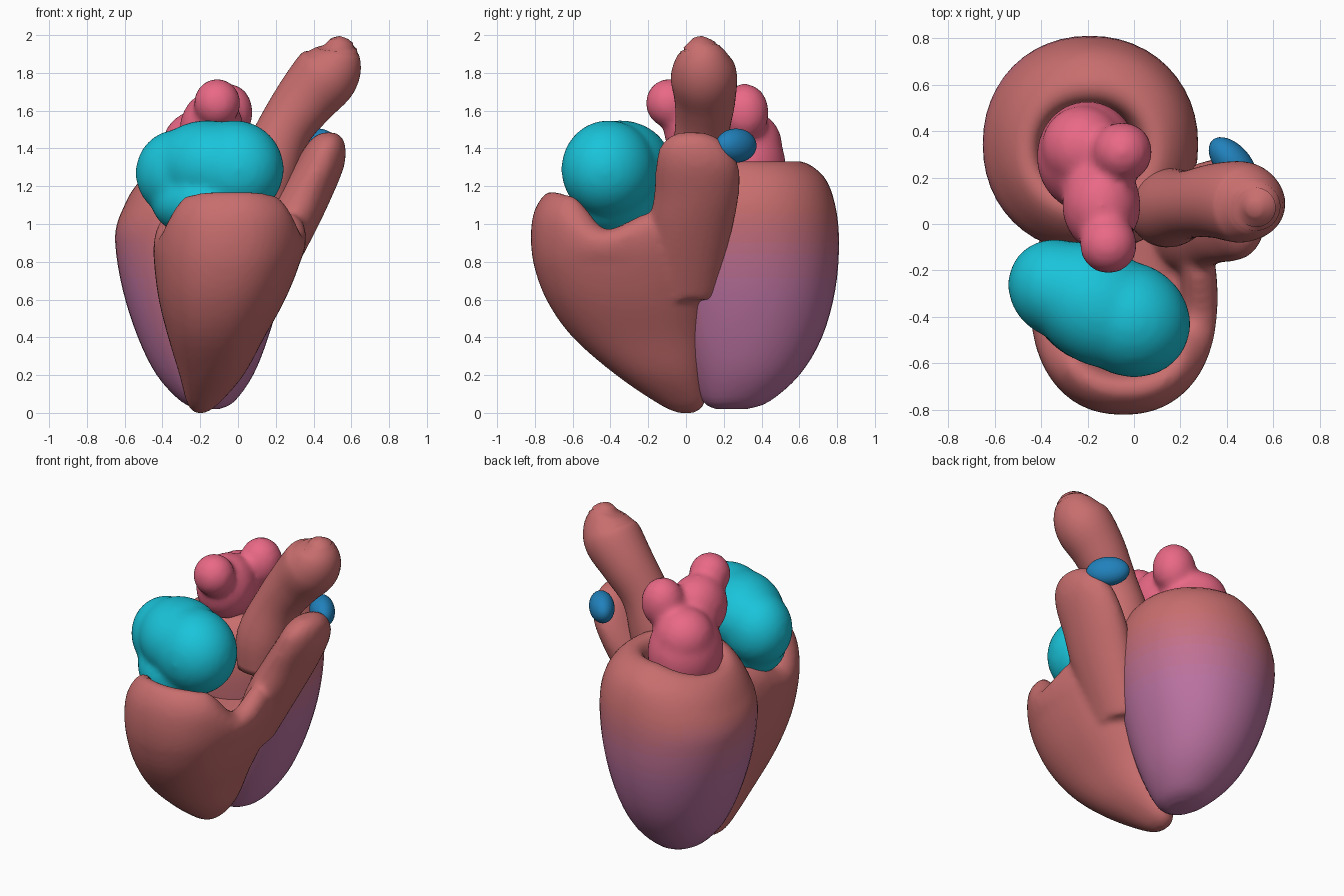
import bpy, bmesh, math
from mathutils import Vector, Matrix

if "Cube" in bpy.data.objects:
    bpy.data.objects.remove(bpy.data.objects["Cube"])

SEG = 48


def material(name, rgb):
    m = bpy.data.materials.new(name)
    m.diffuse_color = (*rgb, 1)
    m.use_nodes = True
    m.node_tree.nodes["Principled BSDF"].inputs["Base Color"].default_value = m.diffuse_color
    return m


RED, PURPLE = (0.58, 0.155, 0.155), (0.5, 0.17, 0.36)
red = material("muscle_red", RED)
cyan = material("atrium_cyan", (0.01, 0.55, 0.70))
pink = material("atrium_pink", (0.82, 0.14, 0.24))
blue = material("auricle_blue", (0.015, 0.22, 0.50))


def clamp(v):
    return max(0.0, min(1.0, v))


def catmull(rows, sub=4):
    """Smoothly interpolate a list of equal-length tuples."""
    out = []
    for i in range(len(rows) - 1):
        p = [rows[max(0, min(len(rows) - 1, i + k))] for k in (-1, 0, 1, 2)]
        for s in range(sub):
            t = s / sub
            out.append([0.5 * (2 * b + (c - a) * t + (2 * a - 5 * b + 4 * c - d) * t * t
                               + (3 * b - a - 3 * c + d) * t ** 3) for a, b, c, d in zip(*p)])
    out.append(list(rows[-1]))
    return out


def interp(table, v):
    for (a, fa), (b, fb) in zip(table, table[1:]):
        if v <= b:
            t = clamp((v - a) / (b - a))
            t = t * t * (3 - 2 * t)
            return fa + (fb - fa) * t
    return table[-1][1]


def skin_rings(bm, rings):
    """Join rings of points into a closed skin."""
    vs = [[bm.verts.new(p) for p in r] for r in rings]
    for a, b in zip(vs, vs[1:]):
        for i in range(SEG):
            j = (i + 1) % SEG
            bm.faces.new((a[i], a[j], b[j], b[i]))
    bm.faces.new(vs[0][::-1])
    bm.faces.new(vs[-1])


def box_loft(bm, rows, power=2.0, height=lambda x, y, z, v: z):
    """Rows are (z, xmin, xmax, ymin, ymax) of rounded sections."""
    rings = []
    for z, x0, x1, y0, y1 in catmull(rows):
        ring = []
        for i in range(SEG):
            a = 2 * math.pi * i / SEG
            c, s = math.cos(a), math.sin(a)
            u = math.copysign(abs(c) ** (2 / power), c)
            v = math.copysign(abs(s) ** (2 / power), s)
            x, y = (x0 + x1) / 2 + u * (x1 - x0) / 2, (y0 + y1) / 2 + v * (y1 - y0) / 2
            ring.append((x, y, height(x, y, z, v)))
        rings.append(ring)
    skin_rings(bm, rings)


def tube(bm, rows):
    """Rows are (x, y, z, radius) along a path."""
    pts = catmull(rows)
    rings = []
    for i, (x, y, z, r) in enumerate(pts):
        d = Vector(pts[min(i + 1, len(pts) - 1)][:3]) - Vector(pts[max(i - 1, 0)][:3])
        q = d.to_track_quat('Z', 'Y')
        rings.append([Vector((x, y, z)) + q @ Vector((r * math.cos(k * math.tau / SEG),
                      r * math.sin(k * math.tau / SEG), 0)) for k in range(SEG)])
    skin_rings(bm, rings)


def blob(bm, x, y, z, rx, ry, rz, turn=0):
    m = (Matrix.Translation((x, y, z)) @ Matrix.Rotation(math.radians(turn), 4, 'Z')
         @ Matrix.Diagonal((rx, ry, rz, 1)))
    bmesh.ops.create_uvsphere(bm, u_segments=32, v_segments=20, radius=1, matrix=m)


def finish(name, bm, mats, fuse=0):
    """Make the object; fuse > 0 melts overlapping pieces together."""
    bmesh.ops.recalc_face_normals(bm, faces=bm.faces[:])
    for f in bm.faces:
        f.smooth = True
    me = bpy.data.meshes.new(name)
    bm.to_mesh(me)
    bm.free()
    for m in mats:
        me.materials.append(m)
    ob = bpy.data.objects.new(name, me)
    bpy.context.collection.objects.link(ob)
    if fuse:
        r = ob.modifiers.new("Fuse", 'REMESH')
        r.mode, r.voxel_size, r.use_smooth_shade = 'VOXEL', 0.02, True
        s = ob.modifiers.new("Soften", 'SMOOTH')
        s.factor, s.iterations = 0.5, fuse
    return ob


# Left ventricle: thick cup, red at the rim fading to purple below
bm = bmesh.new()
box_loft(bm, [
    (0.02, -0.20, -0.10, 0.16, 0.32), (0.06, -0.30, -0.02, 0.09, 0.44),
    (0.20, -0.43, 0.08, 0.02, 0.60), (0.40, -0.53, 0.16, -0.05, 0.72),
    (0.65, -0.61, 0.23, -0.10, 0.79), (0.90, -0.65, 0.27, -0.12, 0.81),
    (1.10, -0.635, 0.27, -0.11, 0.79), (1.25, -0.58, 0.21, -0.05, 0.73),
    (1.33, -0.49, 0.11, 0.04, 0.61), (1.27, -0.41, 0.03, 0.12, 0.52),
    (1.00, -0.37, 0.00, 0.16, 0.48)], 2.1,
    lambda x, y, z, v: z + min(0, (x + 0.2) * 0.28) * clamp((z - 0.9) / 0.3))
LEVELS = 12
shades = [material(f"muscle_shade_{i}", [a + (b - a) * i / (LEVELS - 1) for a, b in zip(RED, PURPLE)])
          for i in range(LEVELS)]
for f in bm.faces:
    c = f.calc_center_median()
    w = clamp((1.05 - c.z) / 0.4) * clamp((c.y + 0.15) / 0.25)
    f.material_index = round(w * (LEVELS - 1))
finish("left_ventricle", bm, shades)

# Right ventricle: cup with a dipping rim, fused with its outflow trunk
RIM = [(-1, 1.2), (-0.8, 1.15), (-0.3, 0.55), (0.3, 0.85), (1, 1.1)]
bm = bmesh.new()
box_loft(bm, [
    (0.00, -0.23, -0.17, -0.05, 0.05), (0.05, -0.27, -0.10, -0.15, 0.10),
    (0.20, -0.31, 0.03, -0.37, 0.10), (0.40, -0.37, 0.14, -0.60, 0.12),
    (0.60, -0.42, 0.25, -0.74, 0.15), (0.80, -0.445, 0.33, -0.81, 0.17),
    (0.95, -0.445, 0.36, -0.82, 0.18), (1.05, -0.42, 0.35, -0.79, 0.17),
    (1.11, -0.36, 0.29, -0.72, 0.12), (1.06, -0.30, 0.23, -0.65, 0.06),
    (0.85, -0.27, 0.20, -0.60, 0.00)], 2.25,
    lambda x, y, z, v: z if z < 0.8 else 0.8 + (z - 0.8) * interp(RIM, v))
box_loft(bm, [
    (0.60, 0.00, 0.22, -0.20, 0.16), (0.95, 0.10, 0.405, -0.20, 0.24),
    (1.15, 0.20, 0.50, -0.17, 0.28), (1.30, 0.29, 0.56, -0.16, 0.28),
    (1.40, 0.35, 0.57, -0.14, 0.23), (1.46, 0.40, 0.55, -0.09, 0.16),
    (1.485, 0.45, 0.51, -0.03, 0.09)])
finish("right_ventricle", bm, [red], 6)

# Aorta: leaning club-shaped vessel
bm = bmesh.new()
tube(bm, [(0.13, 0.06, 1.05, 0.15), (0.15, 0.07, 1.25, 0.17), (0.235, 0.085, 1.48, 0.145),
          (0.35, 0.10, 1.65, 0.16), (0.455, 0.095, 1.775, 0.175), (0.505, 0.085, 1.85, 0.155),
          (0.525, 0.075, 1.93, 0.105), (0.515, 0.065, 1.985, 0.03)])
finish("aorta", bm, [red])

# Right atrium: broad slanted cushion in the right ventricle cup
bm = bmesh.new()
for b in [(-0.32, -0.28, 1.27, 0.23, 0.21, 0.23, -35), (-0.02, -0.41, 1.29, 0.27, 0.245, 0.26, -30),
          (-0.16, -0.35, 1.31, 0.32, 0.25, 0.24, -35), (-0.19, -0.37, 1.11, 0.29, 0.22, 0.18, -35)]:
    blob(bm, *b)
finish("right_atrium", bm, [cyan], 14)

# Left atrium: lumpy body with a front and a back lobe
bm = bmesh.new()
for b in [(-0.20, 0.29, 1.30, 0.22, 0.24, 0.27), (-0.05, 0.31, 1.59, 0.13, 0.13, 0.155),
          (-0.11, -0.09, 1.64, 0.125, 0.125, 0.13), (-0.14, 0.08, 1.50, 0.17, 0.20, 0.20),
          (-0.22, 0.33, 1.42, 0.18, 0.18, 0.18)]:
    blob(bm, *b)
finish("left_atrium", bm, [pink], 12)

# Small blue vessel bud behind the outflow trunk
bm = bmesh.new()
blob(bm, 0.425, 0.265, 1.415, 0.13, 0.075, 0.09, -48)
finish("vessel_bud", bm, [blue])
